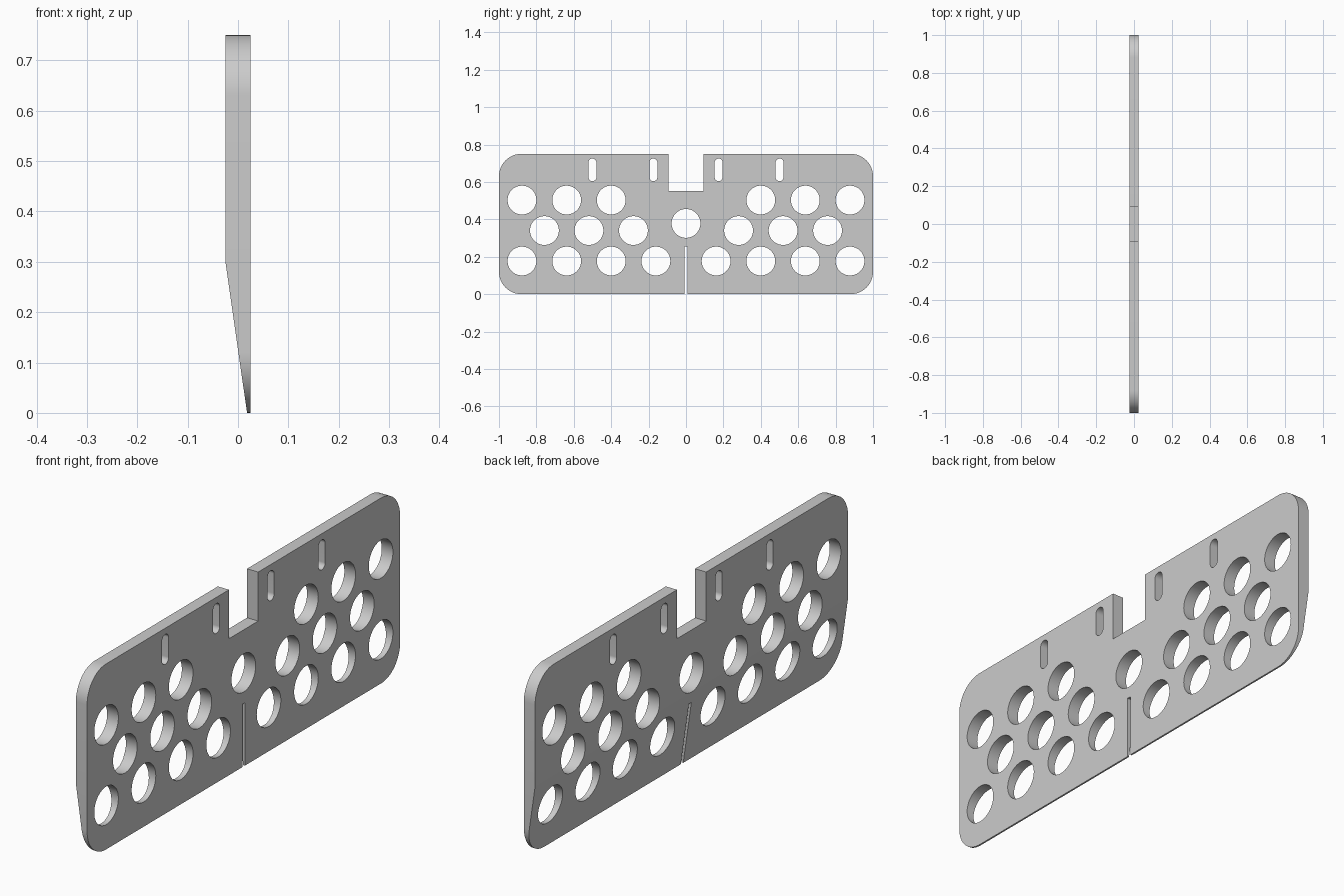
import bpy
import bmesh
from math import cos, sin, pi, radians
from mathutils import Matrix

cube = bpy.data.objects.get("Cube")
if cube:
    bpy.data.objects.remove(cube, do_unlink=True)

HEIGHT, HALF_THICK = 0.75, 0.025
CORNER = 0.12
HOLE_R = 0.077
BEVEL_TOP, EDGE_THICK = 0.30, 0.007


def arc(cy, cz, r, start, end, steps):
    """Points on an arc, angles in degrees."""
    angles = [radians(start + (end - start) * i / steps) for i in range(steps + 1)]
    return [(cy + r * cos(a), cz + r * sin(a)) for a in angles]


def circle(cy, cz):
    return arc(cy, cz, HOLE_R, 0, 360, 64)[:-1]


def slot(cy, low, high, r):
    return arc(cy, high - r, r, 0, 180, 32) + arc(cy, low + r, r, 180, 360, 32)


# Outline: half the plate with slit, rounded corners and notch, then mirrored
half = [(0.008, 0.254), (0.008, 0)]
half += arc(1 - CORNER, CORNER, CORNER, -90, 0, 16)
half += arc(1 - CORNER, HEIGHT - CORNER, CORNER, 0, 90, 16)
half += [(0.0935, HEIGHT), (0.0935, 0.552)]
loops = [half + [(-y, z) for y, z in reversed(half)]]

# Round holes in staggered rows, plus the hanging slots
rows = {0.177: (0.161, 0.4, 0.638, 0.877),
        0.34: (0.281, 0.519, 0.757),
        0.503: (0.4, 0.638, 0.877)}
loops.append(circle(0, 0.378))
for side in (-1, 1):
    for z, places in rows.items():
        loops += [circle(side * y, z) for y in places]
    loops += [slot(side * y, 0.604, 0.725, 0.021) for y in (0.174, 0.5)]

# Filled and extruded profile
curve = bpy.data.curves.new("plate_profile", "CURVE")
curve.dimensions = "2D"
curve.fill_mode = "BOTH"
curve.extrude = HALF_THICK
for points in loops:
    spline = curve.splines.new("POLY")
    spline.points.add(len(points) - 1)
    for p, (y, z) in zip(spline.points, points):
        p.co = (y, z, 0, 1)
    spline.use_cyclic_u = True
profile = bpy.data.objects.new("plate_profile", curve)
bpy.context.collection.objects.link(profile)
bpy.context.view_layer.update()
mesh = bpy.data.meshes.new_from_object(
    profile.evaluated_get(bpy.context.evaluated_depsgraph_get()))
bpy.data.objects.remove(profile, do_unlink=True)

# Stand the plate up, then taper one face to a thin scraping edge
bm = bmesh.new()
bm.from_mesh(mesh)
bmesh.ops.transform(bm, verts=bm.verts,
                    matrix=Matrix(((0, 0, 1, 0), (1, 0, 0, 0), (0, 1, 0, 0), (0, 0, 0, 1))))
bmesh.ops.remove_doubles(bm, verts=bm.verts, dist=0.00005)
bmesh.ops.bisect_plane(bm, geom=bm.verts[:] + bm.edges[:] + bm.faces[:],
                       plane_co=(0, 0, BEVEL_TOP), plane_no=(0, 0, 1))
for v in bm.verts:
    if v.co.x < 0 and v.co.z < BEVEL_TOP:
        v.co.x += (2 * HALF_THICK - EDGE_THICK) * (1 - v.co.z / BEVEL_TOP)
bmesh.ops.recalc_face_normals(bm, faces=bm.faces)
bm.to_mesh(mesh)
bm.free()

# Plain grey material
grey = bpy.data.materials.new("light_grey")
grey.use_nodes = True
colour = (0.6, 0.6, 0.6, 1)
grey.diffuse_color = colour
grey.node_tree.nodes["Principled BSDF"].inputs["Base Color"].default_value = colour
mesh.materials.clear()
mesh.materials.append(grey)

mesh.name = "scraper_plate"
plate = bpy.data.objects.new("scraper_plate", mesh)
bpy.context.collection.objects.link(plate)
bpy.ops.object.select_all(action="DESELECT")
plate.select_set(True)
bpy.context.view_layer.objects.active = plate
bpy.ops.object.shade_smooth_by_angle(angle=radians(7))
